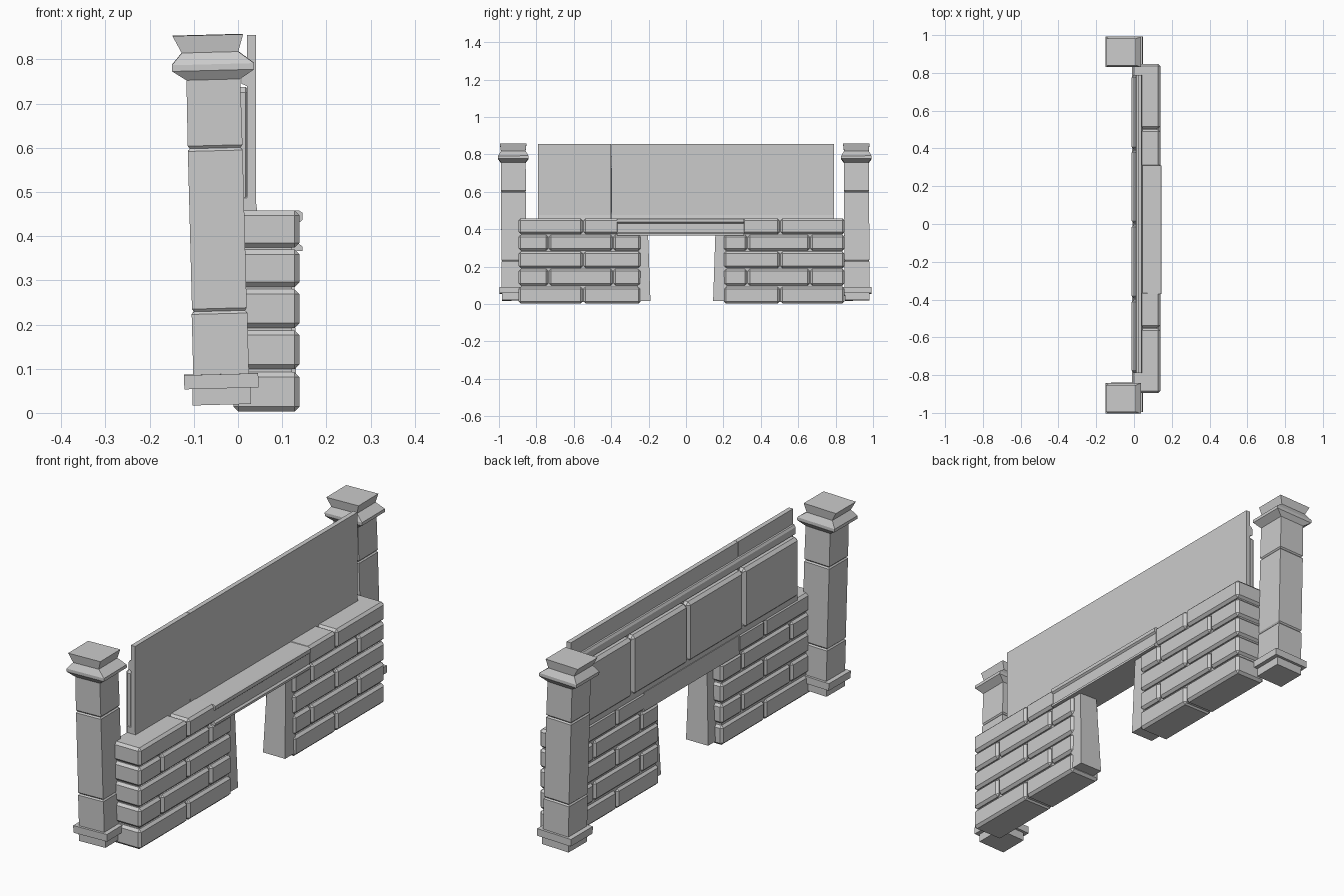
import bpy, bmesh, math
from mathutils import Matrix, Vector

if "Cube" in bpy.data.objects:
    bpy.data.objects.remove(bpy.data.objects["Cube"])


def finish(bm, name):
    bmesh.ops.recalc_face_normals(bm, faces=bm.faces)
    mesh = bpy.data.meshes.new(name)
    bm.to_mesh(mesh)
    bm.free()
    ob = bpy.data.objects.new(name, mesh)
    bpy.context.collection.objects.link(ob)
    return ob


def add_box(bm, x, y, z, bevel=0.0):
    size = Vector((x[1] - x[0], y[1] - y[0], z[1] - z[0], 1))
    centre = Vector((sum(x) / 2, sum(y) / 2, sum(z) / 2))
    m = Matrix.Translation(centre) @ Matrix.Diagonal(size)
    verts = bmesh.ops.create_cube(bm, size=1, matrix=m)["verts"]
    if bevel:
        edges = list({e for v in verts for e in v.link_edges})
        bmesh.ops.bevel(bm, geom=edges, offset=bevel, segments=1, affect='EDGES')


def box(name, x, y, z, bevel=0.0):
    bm = bmesh.new()
    add_box(bm, x, y, z, bevel)
    return finish(bm, name)


def loft(name, loops):
    """Skin a stack of equal-length point loops and cap both ends."""
    bm = bmesh.new()
    rings = [[bm.verts.new(p) for p in loop] for loop in loops]
    n = len(rings[0])
    for a, b in zip(rings, rings[1:]):
        for i in range(n):
            j = (i + 1) % n
            bm.faces.new((a[i], a[j], b[j], b[i]))
    bm.faces.new(rings[0][::-1])
    bm.faces.new(rings[-1])
    return finish(bm, name)


def rect(cx, hx, y0, y1, z):
    return [(cx - hx, y0, z), (cx + hx, y0, z), (cx + hx, y1, z), (cx - hx, y1, z)]


# Square pillars, leaning slightly back: z, half depth, half width, x shift
PILLAR = [
    (0.019, .066, .066, 0), (0.056, .066, .066, 0),
    (0.056, .084, .078, 0), (0.088, .084, .078, 0),
    (0.088, .063, .067, 0), (0.225, .063, .067, 0),
    (0.231, .058, .062, 0), (0.237, .062, .067, 0),
    (0.594, .062, .067, 0), (0.600, .057, .062, 0),
    (0.606, .062, .067, 0), (0.755, .061, .066, 0),
    (0.776, .093, .081, 0), (0.790, .093, .081, 0),
    (0.817, .064, .066, -.006), (0.856, .080, .071, -.010),
]
for side, label in ((-1, "left"), (1, "right")):
    p = loft("pillar_" + label,
             [rect(dx, hx, -hy, hy, z) for z, hx, hy, dx in PILLAR])
    p.location = (-0.036, side * 0.918 - (0 if side < 0 else 0.003), 0)
    p.rotation_euler = (math.radians(0.3 if side > 0 else 0.4), math.radians(-1.5), 0)

# Brick walls: joint positions along y for the alternating courses
COURSES = [(0.003, 0.092), (0.099, 0.187), (0.192, 0.28), (0.285, 0.370), (0.374, 0.458)]
WALLS = {
    "left": ((-.897, -.55, -.24), (-.897, -.735, -.39, -.24), (-.897, -.55, -.355)),
    "right": ((.2, .503, .85), (.2, .328, .663, .85), (.3, .503, .85)),
}
for label, (even, odd, top) in WALLS.items():
    bm = bmesh.new()
    for i, z in enumerate(COURSES):
        joints = top if i == 4 else (odd if i % 2 else even)
        for a, b in zip(joints, joints[1:]):
            add_box(bm, (-0.01, 0.139), (a + .002, b - .002), z, 0.011)
    finish(bm, "bricks_" + label)
    box("mortar_core_" + label, (0.0, 0.122), (even[0] + .015, even[-1] - .012), (0.01, 0.44))

# Tapered door jambs
for label, outer, low, high in (("left", -.26, -.19, -.203), ("right", .22, .145, .157)):
    loft("door_jamb_" + label, [
        rect(cx, hx, min(outer, inner), max(outer, inner), z)
        for cx, hx, inner, z in ((.078, .055, low, .017), (.082, .044, high, .375))])

# Lintel with a recessed front face
profile = [(-.008, .370), (.146, .366), (.146, .376), (.138, .383), (.138, .430),
           (.146, .437), (.146, .453), (.138, .458), (-.008, .455)]
loft("lintel", [[(x, y, z) for x, z in profile] for y in (-.37, .31)])

# Upper panel in two boards, with a splayed foot
boards = [(.020, .44), (.046, .44), (.041, .475), (.041, .855), (.020, .855)]
for i, (a, b) in enumerate(((-.79, -.401), (-.399, .79))):
    loft(f"upper_panel_{i + 1}", [[(x, y, z) for x, z in boards] for y in (a, b)])

# Stone blocks and moulding on the rear of the panel
seams = (-.79, -.397, 0, .393, .79)
for i, (a, b) in enumerate(zip(seams, seams[1:])):
    box(f"rear_block_{i + 1}", (-.012, .030), (a + .002, b - .002), (.47, .738), 0.013)
box("rear_base_course", (-.005, .03), (-.79, .79), (.445, .492), 0.006)
molding = [(.03, .735), (.008, .745), (.008, .775), (.014, .785), (.03, .79)]
loft("rear_moulding", [[(x, y, z) for x, z in molding] for y in (-.79, .79)])
